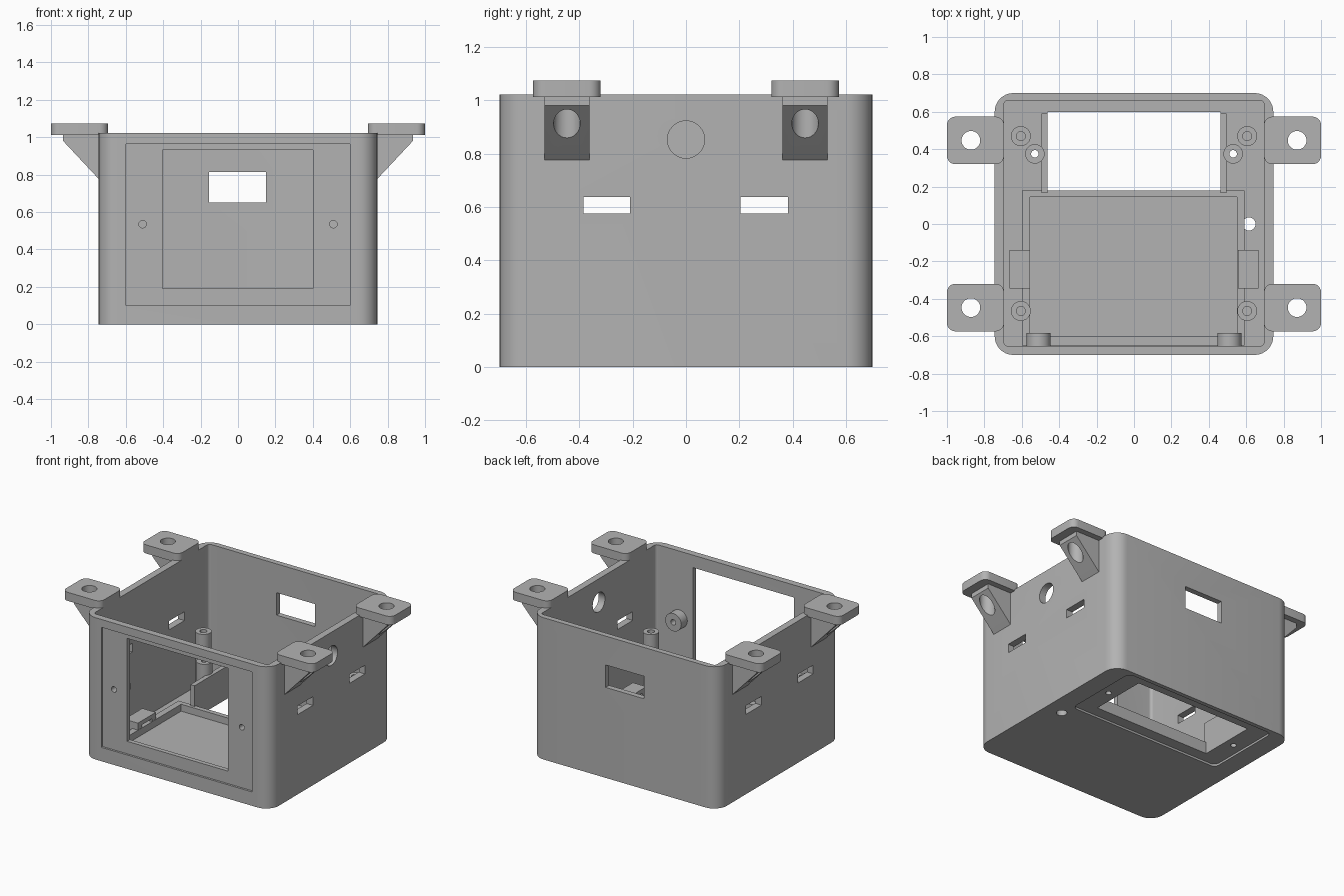
import bpy, bmesh, math
from mathutils import Matrix

if "Cube" in bpy.data.objects:
    bpy.data.objects.remove(bpy.data.objects["Cube"])

grey = bpy.data.materials.new("plain grey")
grey.diffuse_color = (0.45, 0.45, 0.45, 1)
grey.use_nodes = True
grey.node_tree.nodes["Principled BSDF"].inputs["Base Color"].default_value = grey.diffuse_color


def finish(name, bm):
    bmesh.ops.recalc_face_normals(bm, faces=bm.faces)
    me = bpy.data.meshes.new(name)
    bm.to_mesh(me)
    bm.free()
    ob = bpy.data.objects.new(name, me)
    bpy.context.collection.objects.link(ob)
    me.materials.append(grey)
    return ob


def prism(name, pts, lo, hi, axis="z"):
    """Extrude a 2D outline: (x,y) along z, or (x,z) along y."""
    bm = bmesh.new()
    put = (lambda u, v, w: (u, v, w)) if axis == "z" else (lambda u, v, w: (u, w, v))
    a = [bm.verts.new(put(u, v, lo)) for u, v in pts]
    b = [bm.verts.new(put(u, v, hi)) for u, v in pts]
    bm.faces.new(a)
    bm.faces.new(b)
    for i in range(len(pts)):
        j = (i + 1) % len(pts)
        bm.faces.new((a[i], a[j], b[j], b[i]))
    return finish(name, bm)


def box(name, x0, x1, y0, y1, z0, z1, r=0.0):
    """Box with optional rounded vertical corners."""
    pts = [(x0, y0), (x1, y0), (x1, y1), (x0, y1)]
    if r:
        centres = [(x1 - r, y1 - r), (x0 + r, y1 - r), (x0 + r, y0 + r), (x1 - r, y0 + r)]
        pts = []
        for q, (cx, cy) in enumerate(centres):
            for i in range(9):
                t = math.pi / 2 * (q + i / 8)
                pts.append((cx + r * math.cos(t), cy + r * math.sin(t)))
    return prism(name, pts, z0, z1)


def rod(name, axis, centre, r, length):
    bm = bmesh.new()
    rot = {"x": Matrix.Rotation(math.pi / 2, 4, "Y"),
           "y": Matrix.Rotation(math.pi / 2, 4, "X"), "z": Matrix()}[axis]
    bmesh.ops.create_cone(bm, cap_ends=True, segments=32, radius1=r, radius2=r,
                          depth=length, matrix=Matrix.Translation(centre) @ rot)
    return finish(name, bm)


def boolean(ob, tool, op="DIFFERENCE"):
    m = ob.modifiers.new("bool", "BOOLEAN")
    m.operation, m.solver, m.object = op, "EXACT", tool
    bpy.context.view_layer.objects.active = ob
    bpy.ops.object.modifier_apply(modifier=m.name)
    bpy.data.objects.remove(tool)


# open-topped case
case = box("case", -0.745, 0.745, -0.70, 0.70, 0, 1.022, 0.10)
boolean(case, box("c", -0.695, 0.695, -0.652, 0.66, 0.05, 1.2, 0.02))

# front opening inside a shallow recess, with screw holes
boolean(case, box("c", -0.60, 0.60, -0.8, -0.685, 0.10, 0.965))
boolean(case, box("c", -0.405, 0.40, -0.8, -0.6, 0.19, 0.932))
# back window
boolean(case, box("c", -0.155, 0.15, 0.6, 0.8, 0.652, 0.814))
# side slots through both walls
for y0, y1 in ((-0.385, -0.21), (0.205, 0.383)):
    boolean(case, box("c", -0.9, 0.9, y0, y1, 0.575, 0.638))
# round hole in the right wall, small hole in the floor
boolean(case, rod("c", "x", (0.72, 0, 0.853), 0.07, 0.2))
boolean(case, rod("c", "z", (0.615, 0, 0), 0.035, 0.3))
# floor opening inside a shallow recess
boolean(case, box("c", -0.605, 0.605, 0.10, 0.67, -0.1, 0.015, 0.04))
boolean(case, box("c", -0.462, 0.462, 0.18, 0.598, -0.1, 0.2))
for s in (-1, 1):
    boolean(case, rod("c", "z", (s * 0.53, 0.375, 0), 0.02, 0.3))
    boolean(case, rod("c", "y", (s * 0.51, -0.68, 0.535), 0.02, 0.2))

# low rim around the tray area of the floor
tray = box("tray_rim", -0.60, 0.59, -0.65, 0.18, 0.045, 0.10)
boolean(tray, box("c", -0.555, 0.55, -0.60, 0.145, 0, 0.2))

parts = [case, tray]
for s, side in ((-1, "left"), (1, "right")):
    # guide wall beside the floor opening
    x0, x1 = sorted((s * 0.462, s * 0.495))
    parts.append(box(side + "_guide_wall", x0, x1, 0.165, 0.59, 0.045, 0.25))

    # floor standoffs: (x, y, radius, hole radius, top)
    for label, x, y, r, h, top in (("back", 0.605, 0.47, 0.053, 0.024, 0.49),
                                   ("front", 0.605, -0.465, 0.053, 0.024, 0.49),
                                   ("opening", 0.53, 0.375, 0.052, 0.02, 0.33)):
        post = rod(f"{side}_{label}_standoff", "z", (s * x, y, (top + 0.045) / 2), r, top - 0.045)
        depth = 1.0 if label == "opening" else 0.4
        boolean(post, rod("c", "z", (s * x, y, top), h, depth))
        parts.append(post)

    # screw boss behind the front recess
    boss = rod(side + "_front_boss", "y", (s * 0.51, -0.618, 0.535), 0.064, 0.07)
    boolean(boss, rod("c", "y", (s * 0.51, -0.6, 0.535), 0.02, 0.3))
    parts.append(boss)

    # strap loop on the floor
    x0, x1 = sorted((s * 0.557, s * 0.665))
    loop = box(side + "_strap_loop", x0, x1, -0.345, -0.14, 0.045, 0.15)
    boolean(loop, box("c", x0 - 0.1, x1 + 0.1, -0.30, -0.185, 0.06, 0.12))
    parts.append(loop)

    # mounting ears with triangular gussets and a vertical screw hole
    for t, end in ((-1, "front"), (1, "back")):
        yc = t * 0.447
        x0, x1 = sorted((s * 0.695, s * 1.0))
        ear = box(f"{side}_{end}_ear", x0, x1, yc - 0.127, yc + 0.127, 1.012, 1.074, 0.045)
        brace = [(0.735, 0.767), (0.745, 0.777), (0.935, 0.98), (0.935, 1.03), (0.735, 1.03)]
        boolean(ear, prism("c", [(s * x, z) for x, z in brace], yc - 0.085, yc + 0.085, "y"), "UNION")
        boolean(ear, rod("c", "z", (s * 0.872, yc, 1.0), 0.05, 0.6))
        parts.append(ear)

# smooth the round surfaces, keep the edges sharp
for ob in parts:
    bpy.ops.object.select_all(action="DESELECT")
    ob.select_set(True)
    bpy.context.view_layer.objects.active = ob
    bpy.ops.object.shade_smooth_by_angle(angle=math.radians(30))
